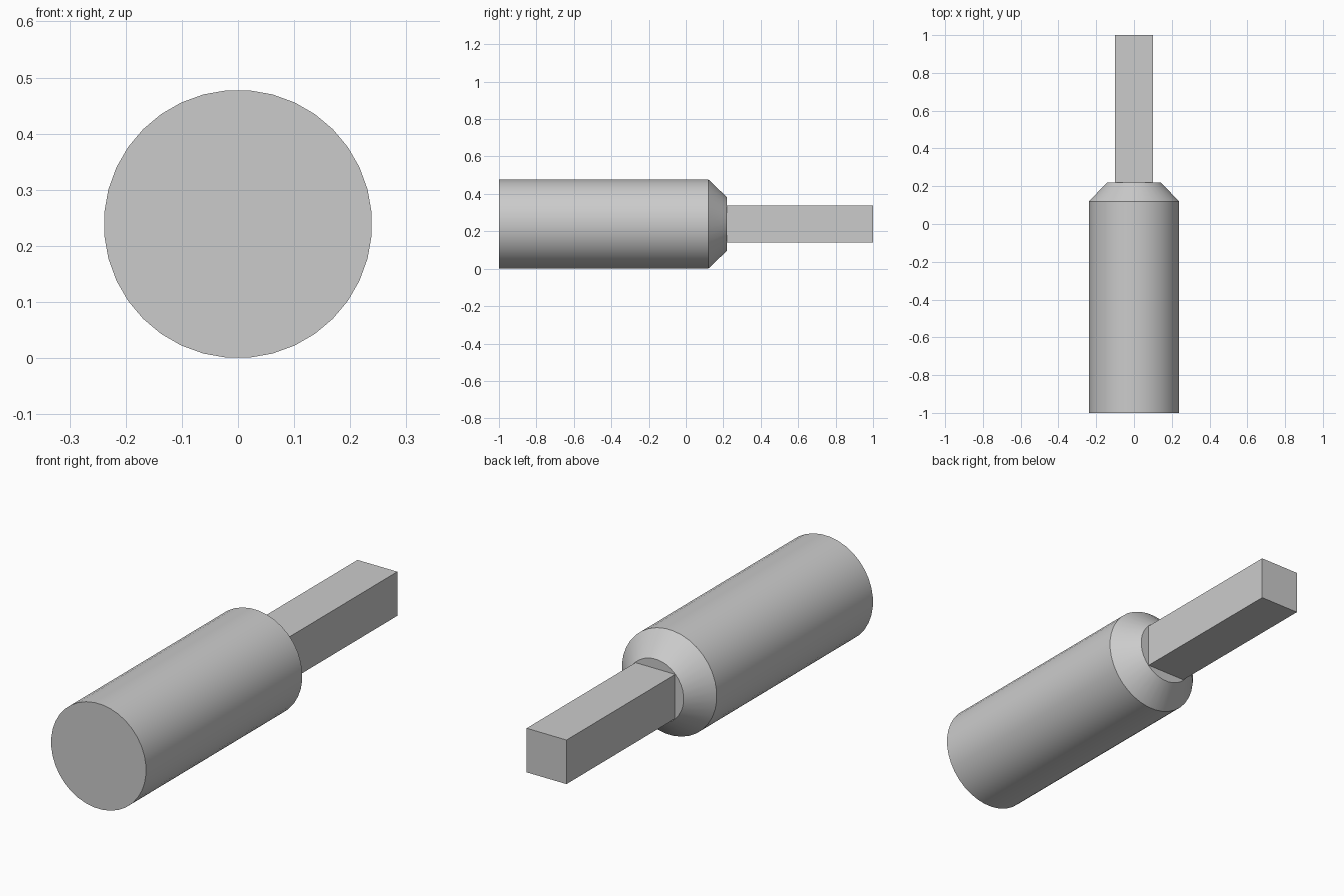
import bpy, bmesh, math
from mathutils import Matrix

cube = bpy.data.objects.get("Cube")
if cube:
    bpy.data.objects.remove(cube, do_unlink=True)

SIDES = 36
AXIS_Z = 0.239      # height of the tool axis
RADIUS = 0.239
NOSE_RADIUS = 0.143
FRONT, SHOULDER, NOSE, BACK = -1.0, 0.12, 0.22, 1.0

grey = bpy.data.materials.new("plain_grey")
grey.use_nodes = True
colour = (0.6, 0.6, 0.6, 1)
grey.diffuse_color = colour
grey.node_tree.nodes["Principled BSDF"].inputs["Base Color"].default_value = colour


def finish(name, bm):
    bmesh.ops.recalc_face_normals(bm, faces=bm.faces)
    mesh = bpy.data.meshes.new(name)
    bm.to_mesh(mesh)
    bm.free()
    mesh.materials.append(grey)
    obj = bpy.data.objects.new(name, mesh)
    obj.location.z = AXIS_Z
    bpy.context.collection.objects.link(obj)
    return obj


# Round handle with a chamfered nose: rings along y, bridged and capped
bm = bmesh.new()
rings = []
for y, r in ((FRONT, RADIUS), (SHOULDER, RADIUS), (NOSE, NOSE_RADIUS)):
    angles = [math.tau * (i + 0.5) / SIDES for i in range(SIDES)]
    rings.append([bm.verts.new((r * math.cos(a), y, r * math.sin(a))) for a in angles])
for a, b in zip(rings, rings[1:]):
    for i in range(SIDES):
        j = (i + 1) % SIDES
        bm.faces.new((a[i], a[j], b[j], b[i]))
bm.faces.new(rings[0])
bm.faces.new(rings[-1])
handle = finish("handle", bm)
bpy.ops.object.select_all(action="DESELECT")
handle.select_set(True)
bpy.context.view_layer.objects.active = handle
bpy.ops.object.shade_smooth_by_angle(angle=math.radians(30))

# Square bar standing out of the nose
bm = bmesh.new()
bmesh.ops.create_cube(bm, size=1, matrix=Matrix.Translation((0, (NOSE + BACK) / 2, 0))
                      @ Matrix.Diagonal((0.2, BACK - NOSE, 0.2, 1)))
finish("square_bar", bm)
